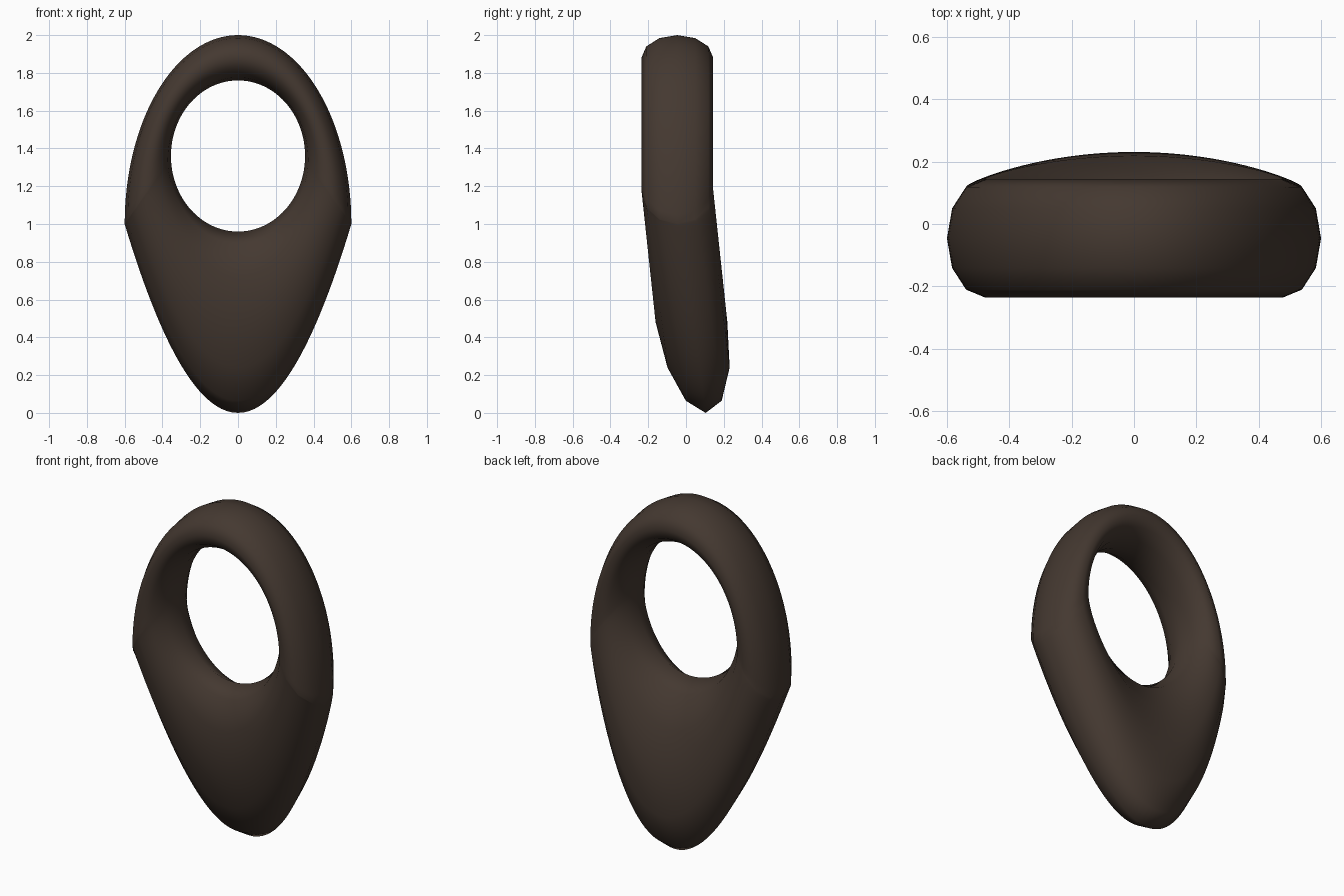
import bpy
import bmesh
import math

if "Cube" in bpy.data.objects:
    bpy.data.objects.remove(bpy.data.objects["Cube"])

RINGS, SIDES = 128, 12      # steps around the loop, sides of its cross-section
DEPTH, Y_MID = 0.19, -0.046  # half thickness and centre plane

brown = bpy.data.materials.new("dark brown")
brown.diffuse_color = (0.058, 0.040, 0.030, 1.0)
brown.use_nodes = True
brown.node_tree.nodes["Principled BSDF"].inputs["Base Color"].default_value = brown.diffuse_color


def outlines(t):
    """Outer teardrop point and inner oval hole point at angle t, as (x, z)."""
    s, c = math.sin(t), math.cos(t)
    rise = s if s >= 0 else -s * s      # oval top, parabolic pointed bottom
    return (0.6 * c, 1.0 + rise), (0.355 * c, 1.36 + 0.4 * s)


# Pendant loop: elliptical sections swept between the two outlines
bm = bmesh.new()
rings = []
for i in range(RINGS):
    (xo, zo), (xi, zi) = outlines(2 * math.pi * i / RINGS)
    xm, zm = (xo + xi) / 2, (zo + zi) / 2
    bend = 0.075 * max(0.0, 1.18 - zm) / 0.70   # lower tip sweeps backwards
    ring = []
    for j in range(SIDES):
        a = 2 * math.pi * j / SIDES
        k = math.cos(a)
        y = Y_MID + DEPTH * math.sin(a) + bend * (1 + k)
        ring.append(bm.verts.new((xm + k * (xo - xi) / 2, y,
                                  zm + k * (zo - zi) / 2)))
    rings.append(ring)

for i in range(RINGS):
    a, b = rings[i], rings[(i + 1) % RINGS]
    for j in range(SIDES):
        n = (j + 1) % SIDES
        bm.faces.new((a[j], b[j], b[n], a[n])).smooth = True
bmesh.ops.recalc_face_normals(bm, faces=bm.faces)

mesh = bpy.data.meshes.new("teardrop_loop")
bm.to_mesh(mesh)
bm.free()
mesh.materials.append(brown)
bpy.context.collection.objects.link(bpy.data.objects.new("teardrop_loop", mesh))
